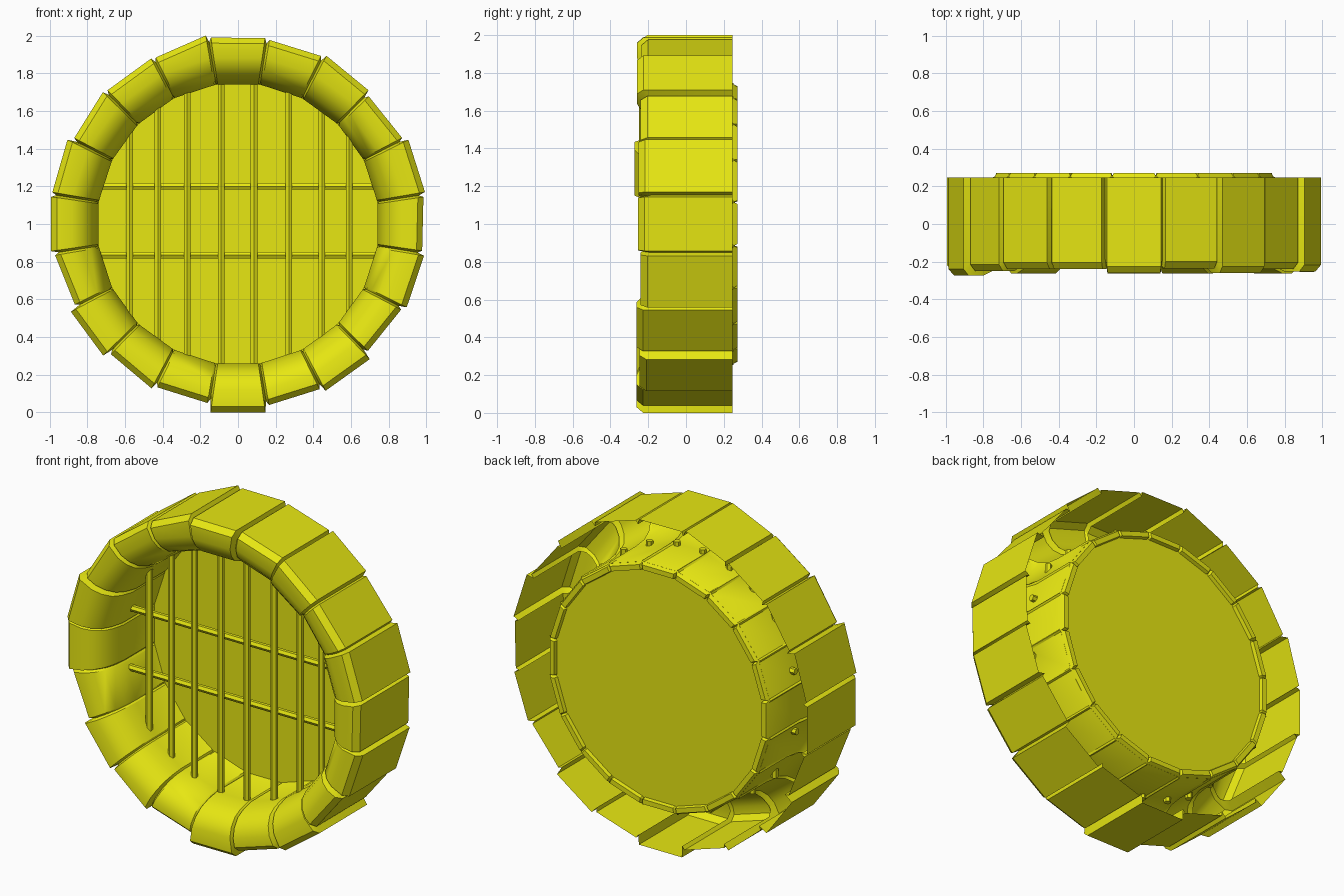
import bpy, bmesh
from math import sin, cos, pi, sqrt
from mathutils import Vector

cube = bpy.data.objects.get("Cube")
if cube:
    bpy.data.objects.remove(cube)

yellow = bpy.data.materials.new("mustard_yellow")
colour = (0.8, 0.8, 0.006, 1)
yellow.use_nodes = True
yellow.diffuse_color = colour
yellow.node_tree.nodes["Principled BSDF"].inputs["Base Color"].default_value = colour

CENTRE = Vector((0, 0, 1))
BLOCKS = 20
HALF = pi / BLOCKS


def finish(name, bm, angle=None):
    """Turn a bmesh into a named object with the shared material."""
    mesh = bpy.data.meshes.new(name)
    bmesh.ops.recalc_face_normals(bm, faces=bm.faces)
    bm.to_mesh(mesh)
    bm.free()
    mesh.materials.append(yellow)
    obj = bpy.data.objects.new(name, mesh)
    bpy.context.collection.objects.link(obj)
    if angle:
        bpy.ops.object.select_all(action="DESELECT")
        obj.select_set(True)
        bpy.context.view_layer.objects.active = obj
        bpy.ops.object.shade_smooth_by_angle(angle=angle)
    return obj


def polar(angle, radius, y):
    """Point on the ring; the angle runs from the top towards +x."""
    return CENTRE + Vector((radius * sin(angle), y, radius * cos(angle)))


def profile(outer, front, inner, back):
    """Open section of a block: outer wall, rounded lip, inner wall, back rim."""
    return [(outer, 0.247), (outer, front + 0.035), (outer - 0.03, front),
            (0.89, front), (0.835, front + 0.025), (0.79, front + 0.07),
            (0.765, front + 0.13), (inner, front + 0.21), (inner, 0.25),
            (inner - 0.01, back), (inner - 0.04, back), (inner - 0.045, 0.25)]


# Uneven blocks: radius at both ends and how far the front sticks out, in 0.001
starts = [0, -9, 9, -30, 9, -5, 2, -22, 2, -22, 10, -36, -14, 0, -34, 2, 0, -18, -8, -14]
ends = [-2, -5, -8, -16, 7, -12, -1, -36, 0, -25, 10, -33, -34, 2, -15, 2, 10, 2, -8, 15]
fronts = [260, 235, 260, 240, 252, 255, 240, 262, 245, 262,
          262, 240, 262, 245, 240, 255, 273, 250, 240, 240]

# Stone ring: per block a sunken joint and two full sections
bm = bmesh.new()
sections = []
for k in range(BLOCKS):
    mid = 2 * HALF * k
    front = -fronts[k] / 1000
    low = min(starts[k], ends[k - 1]) / 1000
    joint = profile(0.978 + low, -0.222, 0.757, 0.252)
    left = profile(1 + starts[k] / 1000, front, 0.748, 0.272)
    right = profile(1 + ends[k] / 1000, front, 0.748, 0.272)
    for t, points in ((-1, joint), (-0.92, left), (0.92, right)):
        sections.append([bm.verts.new(polar(mid + t * HALF, r, y)) for r, y in points])
for i, a in enumerate(sections):
    b = sections[(i + 1) % len(sections)]
    for j in range(len(a) - 1):
        bm.faces.new((a[j], a[j + 1], b[j + 1], b[j]))
finish("stone_ring", bm, angle=pi / 6)

# Flat panel closing the back of the opening
bm = bmesh.new()
bm.faces.new([bm.verts.new(polar((2 * k + 1) * HALF, 0.75, 0.25)) for k in range(BLOCKS)])
finish("back_panel", bm)


def bar(name, offset, y, axis):
    """Six-sided rod across the opening, its ends just through the inner wall."""
    length = 2 * (sqrt(0.75 ** 2 - offset ** 2) + 0.02)
    bm = bmesh.new()
    bmesh.ops.create_cone(bm, cap_ends=True, segments=6, radius1=0.02,
                          radius2=0.02, depth=length)
    obj = finish(name, bm)
    if axis == "X":
        obj.rotation_euler = (0, pi / 2, 0)
        obj.location = CENTRE + Vector((0, y, offset))
    else:
        obj.location = CENTRE + Vector((offset, y, 0))


# Grating
for i, x in enumerate((-0.575, -0.425, -0.27, -0.09, 0.085, 0.27, 0.445, 0.59)):
    bar(f"upright_bar_{i + 1}", x, -0.035, "Z")
for name, z in (("upper_cross_bar", 0.2), ("lower_cross_bar", -0.165)):
    bar(name, z, 0, "X")
